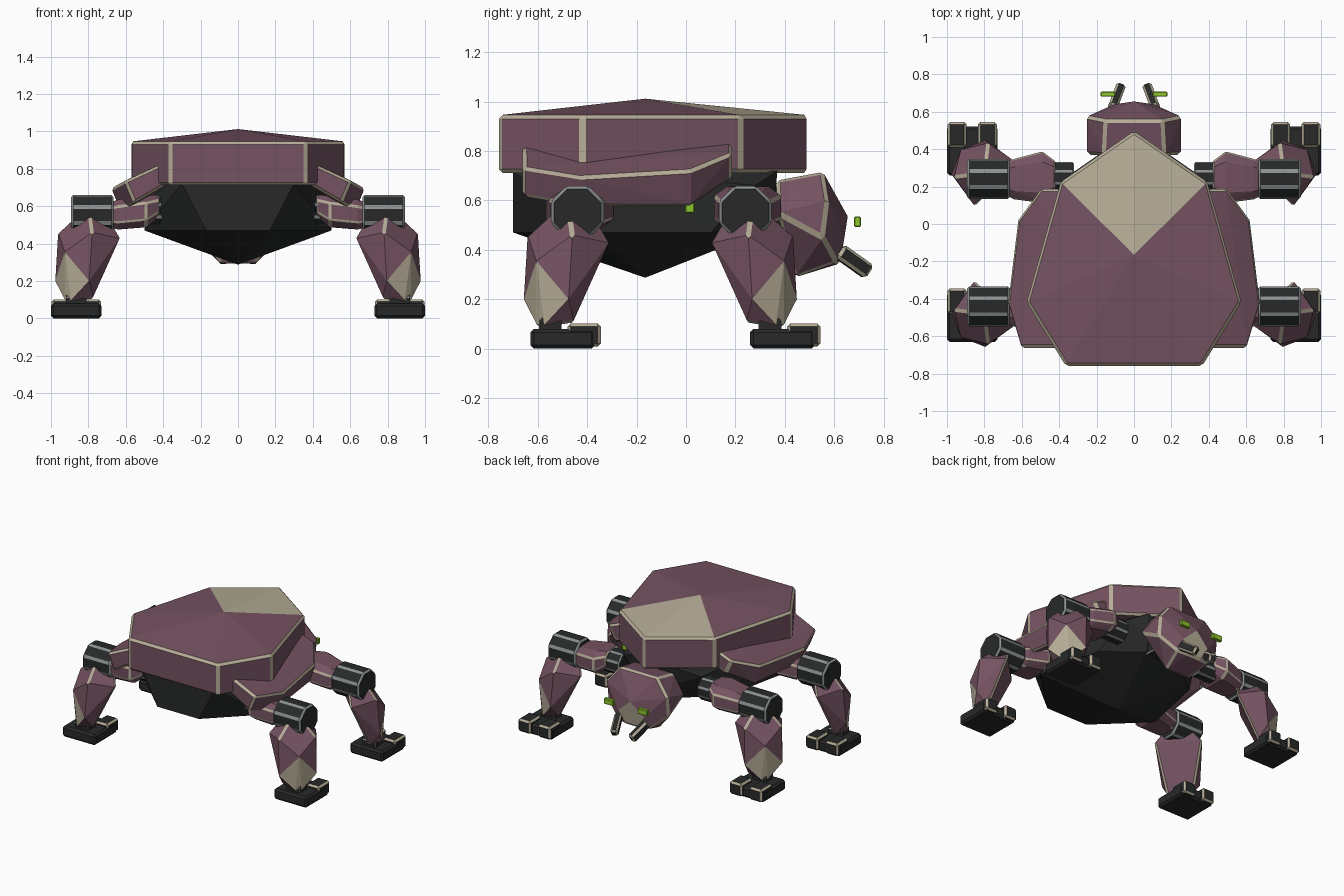
import bpy, bmesh, math
from mathutils import Vector

if "Cube" in bpy.data.objects:
    bpy.data.objects.remove(bpy.data.objects["Cube"])


def material(name, r, g, b):
    m = bpy.data.materials.new(name)
    m.diffuse_color = (r, g, b, 1)
    m.use_nodes = True
    m.node_tree.nodes["Principled BSDF"].inputs["Base Color"].default_value = m.diffuse_color
    return m


PLUM = material("plum armour", 0.178, 0.086, 0.122)
TAN = material("tan trim", 0.47, 0.42, 0.31)
BLACK = material("black frame", 0.021, 0.022, 0.022)
GREY = material("grey metal", 0.26, 0.28, 0.28)
GREEN = material("green sensor", 0.26, 0.56, 0.025)


def hull(name, points, base, trim, width=0.014, paint=None, angle=35):
    """Convex faceted part with trim-coloured bevels; paint(center, normal) picks trim faces."""
    bm = bmesh.new()
    for p in points:
        bm.verts.new(p)
    bmesh.ops.convex_hull(bm, input=bm.verts[:])
    loose = [v for v in bm.verts if not v.link_faces]
    bmesh.ops.delete(bm, geom=loose, context='VERTS')
    bmesh.ops.recalc_face_normals(bm, faces=bm.faces[:])
    bmesh.ops.dissolve_limit(bm, angle_limit=math.radians(3), verts=bm.verts[:], edges=bm.edges[:])
    bm.normal_update()
    for f in bm.faces:
        if paint and paint(f.calc_center_median(), f.normal):
            f.material_index = 1
    me = bpy.data.meshes.new(name)
    bm.to_mesh(me)
    bm.free()
    me.materials.append(base)
    me.materials.append(trim)
    ob = bpy.data.objects.new(name, me)
    bpy.context.collection.objects.link(ob)
    if width:
        mod = ob.modifiers.new("edge trim", 'BEVEL')
        mod.width = width
        mod.segments = 1
        mod.limit_method = 'ANGLE'
        mod.angle_limit = math.radians(angle)
        mod.material = 1
    return ob


def box(name, x, y, z, base, trim, width=0.01):
    return hull(name, [(a, b, c) for a in x for b in y for c in z], base, trim, width)


def drum(name, x0, x1, y, z, r, width=0.012):
    """Eight-sided joint lying along x with pale edge strips."""
    pts = []
    for k in range(8):
        t = math.radians(45 * k + 22.5)
        pts += [(x, y + r * math.cos(t), z + r * math.sin(t)) for x in (x0, x1)]
    return hull(name, pts, BLACK, GREY, width)


def both(pts):
    return pts + [(-x, y, z) for x, y, z in pts if x]


# Upper shell with tan nose panels
rim = [(0, 0.497), (0.392, 0.225), (0.574, -0.42), (0.365, -0.758)]
hull("upper_shell", both([(x, y, z) for x, y in rim for z in (0.712, 0.945)]) + [(0, -0.165, 1.012)],
     PLUM, TAN, 0.015, lambda c, n: n.z > 0.8 and c.y > 0.08)

# Dark faceted belly
belly = [(0.19, 0.37, 0.72), (0.32, 0.28, 0.66), (0.47, -0.30, 0.72), (0.30, -0.70, 0.72),
         (0.17, 0.36, 0.60), (0.40, 0.10, 0.47), (0.50, -0.38, 0.47), (0.17, -0.70, 0.47),
         (0.15, 0.30, 0.47)]
hull("belly", both(belly) + [(0, -0.165, 0.287)], BLACK, GREY, 0)

# Neck and head with a flat tan snout plate
box("neck", (-0.14, 0.14), (0.2, 0.44), (0.46, 0.66), BLACK, GREY)
head = [(0.165, 0.365, 0.68), (0.25, 0.37, 0.55), (0.09, 0.44, 0.288),
        (0.155, 0.555, 0.715), (0.252, 0.575, 0.60), (0.25, 0.555, 0.45), (0.13, 0.61, 0.35),
        (0.105, 0.640, 0.44), (0.05, 0.6247, 0.345)]
hull("head", both(head) + [(0, 0.655, 0.535)], PLUM, TAN, 0.014,
     lambda c, n: n.y > 0.8 and c.z < 0.50 and abs(c.x) < 0.06)

# Single sensor on the right flank
box("flank_sensor", (0.44, 0.50), (-0.005, 0.035), (0.55, 0.59), GREEN, GREEN, 0.004)

for s in (-1, 1):
    side = "left" if s < 0 else "right"

    # Eyes and mandibles
    box("eye_" + side, (s * 0.10, s * 0.178), (0.681, 0.708), (0.493, 0.535), GREEN, GREEN, 0.004)
    a, b = Vector((s * 0.115, 0.62, 0.395)), Vector((s * 0.07, 0.74, 0.31))
    d = (b - a).normalized()
    e = d.cross(Vector((0, 0, 1))).normalized()
    g = d.cross(e)
    hull("mandible_" + side, [p + i * 0.026 * e + j * 0.032 * g
                              for p in (a, b) for i in (-1, 1) for j in (-1, 1)], BLACK, TAN, 0.013)

    # Sloping side fender, lofted through four stations: y, outer x, top z, lower z
    pts = []
    for y, x, zt, zb in ((-0.663, 0.605, 0.735, 0.615), (-0.42, 0.677, 0.695, 0.572),
                         (0.02, 0.622, 0.72, 0.572), (0.187, 0.50, 0.79, 0.685)):
        pts += [(s * x, y, zt), (s * (x - 0.05), y, zb)]
    for y in (-0.663, 0.187):
        pts += [(s * 0.40, y, 0.83), (s * 0.35, y, 0.735)]
    hull("fender_" + side, pts, PLUM, TAN, 0.014, angle=40)

    for f, hy, cy, foot in ((-1, -0.44, -0.48, -0.63), (1, 0.24, 0.272, 0.26)):
        tag = ("rear_" if f < 0 else "front_") + side

        # Hip drum, upper arm and knee drum
        drum("hip_" + tag, s * 0.32, s * 0.485, hy + 0.01, 0.575, 0.088, 0.009)
        arm = []
        for x, y, w, z, h in ((0.42, hy + 0.01, 0.085, 0.60, 0.06),
                              (0.49, hy + 0.01, 0.138, 0.572, 0.085),
                              (0.64, hy, 0.108, 0.555, 0.08),
                              (0.71, hy, 0.075, 0.55, 0.06)):
            arm += [(s * x, y + i * w, z + j * h * 0.55) for i in (-1, 1) for j in (-1, 1)]
            arm += [(s * x, y + i * w * 0.6, z + j * h) for i in (-1, 1) for j in (-1, 1)]
        hull("upper_arm_" + tag, arm, PLUM, TAN, 0.009, angle=38)
        drum("knee_" + tag, s * 0.665, s * 0.892, hy, 0.552, 0.116)

        # Shin armour facing diagonally outward: u across, v outward, z
        out = Vector((s, f, 0)).normalized()
        across = Vector((-f, s, 0)).normalized()
        mid = Vector((s * 0.80, cy, 0))
        prof = [(0.06, -0.09, 0.55), (0.162, -0.088, 0.43), (0.09, 0.05, 0.105),
                (0.05, 0.04, 0.55), (0.128, 0.10, 0.46), (0.128, 0.122, 0.20),
                (0, 0.178, 0.355), (0.015, 0.155, 0.085)]
        hull("shin_" + tag, [mid + across * u * i + out * v + Vector((0, 0, z))
                             for u, v, z in prof for i in (-1, 1)], PLUM, TAN, 0.012,
             lambda c, n: c.z < 0.27 and n.dot(out) > 0.6, angle=57)

        # Ankle, sole and two raised toes
        drum("ankle_" + tag, s * 0.81, s * 0.92, foot + 0.08, 0.095, 0.05, 0.004)
        box("foot_" + tag, (s * 0.73, s), (foot, foot + 0.262), (0, 0.08), BLACK, BLACK, 0.014)
        for n, (x0, x1) in enumerate(((0.733, 0.835), (0.895, 0.997))):
            box("toe_%d_%s" % (n, tag), (s * x0, s * x1), (foot + 0.15, foot + 0.285),
                (0.008, 0.102), BLACK, TAN, 0.013)
